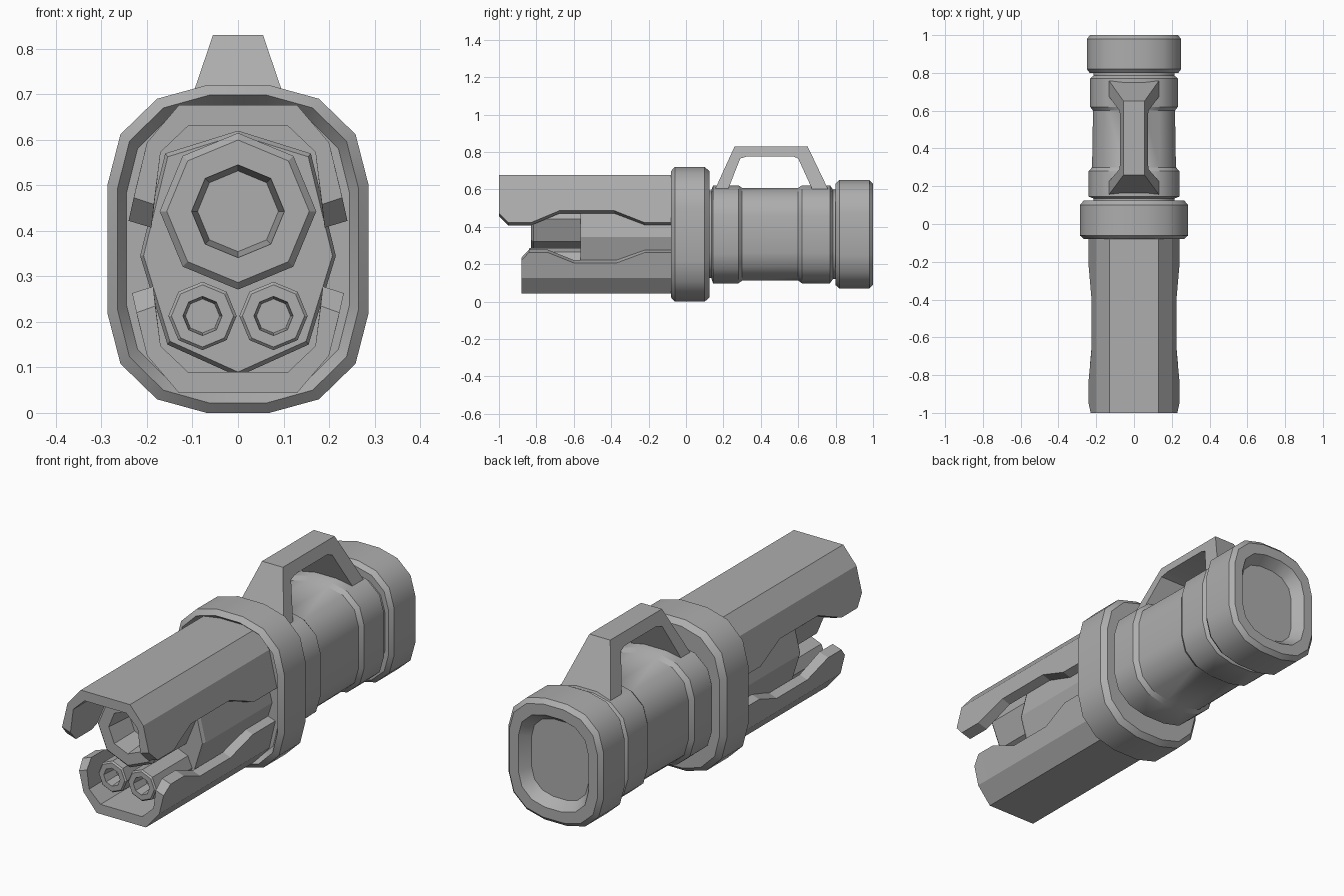
import bpy, bmesh, math

if "Cube" in bpy.data.objects:
    bpy.data.objects.remove(bpy.data.objects["Cube"], do_unlink=True)

GREY = (0.42, 0.42, 0.42, 1)
grey = bpy.data.materials.new("plain grey")
grey.use_nodes = True
grey.diffuse_color = GREY
grey.node_tree.nodes["Principled BSDF"].inputs["Base Color"].default_value = GREY

MID = 0.36  # height of the long axis


def loft(name, rings, angle=20):
    """Skin a list of equal-length point rings and cap both ends."""
    bm = bmesh.new()
    rows = [[bm.verts.new(p) for p in ring] for ring in rings]
    n = len(rows[0])
    for a, b in zip(rows, rows[1:]):
        for i in range(n):
            j = (i + 1) % n
            bm.faces.new((a[i], a[j], b[j], b[i]))
    bm.faces.new(rows[0])
    bm.faces.new(rows[-1])
    bmesh.ops.recalc_face_normals(bm, faces=bm.faces)
    mesh = bpy.data.meshes.new(name)
    bm.to_mesh(mesh)
    bm.free()
    mesh.materials.append(grey)
    mesh.shade_smooth()
    mesh.set_sharp_from_angle(angle=math.radians(angle))
    obj = bpy.data.objects.new(name, mesh)
    bpy.context.collection.objects.link(obj)
    return obj


# Rounded-box section as fractions of half width and half height
QUARTER = [(1, 0.39), (0.9, 0.7), (0.62, 0.917), (0.24, 1)]
SECTION = (QUARTER + [(-x, z) for x, z in reversed(QUARTER)]
           + [(-x, -z) for x, z in QUARTER]
           + [(x, -z) for x, z in reversed(QUARTER)])


def box_ring(y, half_width, half_height):
    return [(x * half_width, y, MID + z * half_height) for x, z in SECTION]


def body(name, stations):
    return loft(name, [box_ring(*s) for s in stations], 35)


# Collar between the barrels and the rear body
body("collar", [
    (-0.05, 0.22, 0.29), (-0.05, 0.245, 0.315), (-0.08, 0.265, 0.338),
    (-0.06, 0.287, 0.36), (0.10, 0.287, 0.36), (0.125, 0.265, 0.338),
    (0.125, 0.2, 0.26)])

# Rear body with two raised bands
body("rear_body", [
    (0.08, 0.215, 0.235), (0.135, 0.215, 0.235), (0.145, 0.24, 0.262),
    (0.28, 0.24, 0.262), (0.30, 0.222, 0.248), (0.60, 0.217, 0.248),
    (0.62, 0.232, 0.262), (0.77, 0.232, 0.262), (0.785, 0.215, 0.24),
    (0.83, 0.215, 0.24)])

# Rear cap with a recessed end
body("rear_cap", [
    (0.80, 0.20, 0.23), (0.80, 0.235, 0.272), (0.82, 0.25, 0.29),
    (0.98, 0.25, 0.29), (1.0, 0.232, 0.27), (1.0, 0.185, 0.22),
    (0.95, 0.15, 0.185)])

# Carrying handle, flaring towards its feet
HANDLE = [(0.155, 0.60), (0.26, 0.83), (0.65, 0.83), (0.76, 0.60),
          (0.675, 0.60), (0.60, 0.765), (0.57, 0.777), (0.33, 0.777),
          (0.29, 0.765), (0.225, 0.60)]
loft("carrying_handle", [
    [(side * (0.055 + 0.34 * (0.83 - z)), y, z) for y, z in HANDLE]
    for side in (-1, 1)])


# Bent-plate shrouds whose side edges rise and fall along the length
def shroud(name, edge, flip):
    rings = []
    for y, z in edge:
        t = (0.594 - z) / 0.18
        outer = [(0.2 + 0.04 * t, z + 0.01), (0.2, 0.594), (0.13, 0.676)]
        inner = [(0.11, 0.63), (0.17, 0.573), (0.17 + 0.02 * t, z - 0.005)]
        half = outer + inner
        # Outer skin over the top, then back along the inner skin
        loop = (outer + [(-x, h) for x, h in reversed(outer)]
                + [(-x, h) for x, h in reversed(inner)] + inner)
        rings.append([(x, y, 2 * MID - h if flip else h) for x, h in loop])
    return loft(name, rings)


shroud("upper_shroud", [
    (-1.0, 0.463), (-0.95, 0.412), (-0.83, 0.412), (-0.675, 0.477),
    (-0.385, 0.477), (-0.22, 0.412), (-0.04, 0.412)], False)
shroud("lower_shroud", [
    (-0.88, 0.49), (-0.84, 0.447), (-0.74, 0.447), (-0.60, 0.503),
    (-0.37, 0.503), (-0.22, 0.447), (-0.04, 0.447)], True)

# Faceted housing holding the barrels
HALF = [(0.16, 0.57), (0.215, 0.345), (0.155, 0.15)]
HOUSING = [(0, 0.62)] + HALF + [(0, 0.08)] + [(-x, z) for x, z in reversed(HALF)]
loft("barrel_housing", [
    [(x * s, y, MID + (z - MID) * s) for x, z in HOUSING]
    for y, s in ((-0.04, 1), (-0.55, 1), (-0.565, 0.965))])


# Eight-sided barrels with chamfered muzzles and blind bores
def barrel(name, x, z, radius, bore, front, depth):
    rim = radius * 0.09
    steps = [(-0.5, radius), (front + rim, radius), (front, radius - rim),
             (front, bore), (front + depth, bore * 0.87)]
    angles = [math.tau * i / 8 for i in range(8)]
    return loft(name, [
        [(x + r * math.cos(a), y, z + r * math.sin(a)) for a in angles]
        for y, r in steps])


barrel("main_barrel", 0, 0.443, 0.172, 0.102, -0.83, 0.14)
for side, label in ((1, "left"), (-1, "right")):
    barrel(label + "_small_barrel", side * 0.078, 0.213, 0.075, 0.043, -0.84, 0.08)
